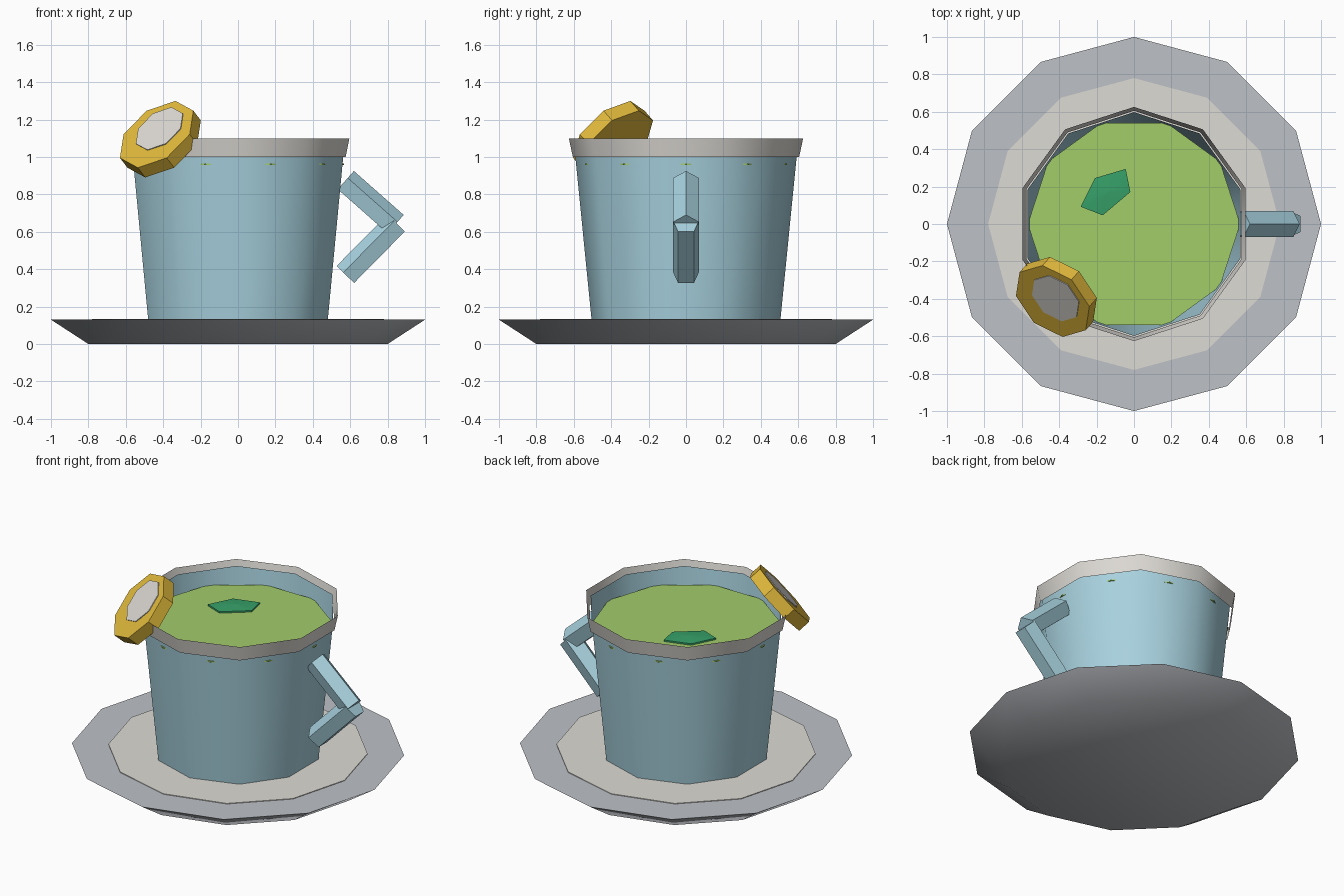
import bpy, bmesh, math
from mathutils import Matrix, Vector

if "Cube" in bpy.data.objects:
    bpy.data.objects.remove(bpy.data.objects["Cube"])


def material(name, r, g, b):
    lin = [((c / 255 + 0.055) / 1.055) ** 2.4 for c in (r, g, b)]
    m = bpy.data.materials.new(name)
    m.diffuse_color = (*lin, 1)
    m.use_nodes = True
    m.node_tree.nodes["Principled BSDF"].inputs["Base Color"].default_value = m.diffuse_color
    return m


BLUE = material("cup blue", 168, 210, 223)
WHITE = material("warm white", 222, 219, 213)
GREY = material("saucer grey", 190, 193, 198)
GREEN = material("tea green", 162, 205, 106)
LEAF = material("leaf green", 54, 160, 104)
GOLD = material("slice gold", 226, 186, 60)


def lathe(name, profile, sides, start, mat, bottom=False, top=False,
          smooth=0, matrix=Matrix()):
    """Surface of revolution from (radius, z) pairs, listed upward."""
    bm = bmesh.new()
    rings = []
    for r, z in profile:
        ring = []
        for i in range(sides):
            a = math.radians(start) + math.tau * i / sides
            ring.append(bm.verts.new(matrix @ Vector((r * math.cos(a), r * math.sin(a), z))))
        rings.append(ring)
    for lo, hi in zip(rings, rings[1:]):
        for i in range(sides):
            j = (i + 1) % sides
            bm.faces.new((lo[i], lo[j], hi[j], hi[i]))
    if bottom:
        bm.faces.new(rings[0][::-1])
    if top:
        bm.faces.new(rings[-1])
    bm.normal_update()
    # smooth shading, keeping edges above the angle sharp
    for f in bm.faces:
        f.smooth = smooth > 0
    for e in bm.edges:
        if len(e.link_faces) == 2:
            e.smooth = e.calc_face_angle() < math.radians(smooth)
    me = bpy.data.meshes.new(name)
    bm.to_mesh(me)
    bm.free()
    me.materials.append(mat)
    ob = bpy.data.objects.new(name, me)
    bpy.context.collection.objects.link(ob)
    return ob


def frame(origin, axis, side):
    """Matrix with local z along axis and local x towards side."""
    z = Vector(axis).normalized()
    x = Vector(side)
    x = (x - z * x.dot(z)).normalized()
    m = Matrix((x, z.cross(x), z)).transposed().to_4x4()
    m.translation = origin
    return m


# saucer and its pale centre
lathe("saucer", [(0.8, 0), (1.0, 0.13)], 12, 0, GREY, True, True, smooth=45)
lathe("saucer_centre", [(0.78, 0.128), (0.78, 0.134)], 12, 0, WHITE, False, True)

# cup wall and flared rim band
lathe("cup_wall", [(0.505, 0.13), (0.598, 1.065)], 10, 18, BLUE, True, smooth=45)
lathe("cup_rim", [(0.605, 1.0), (0.626, 1.098)], 10, 18, WHITE, smooth=45)

# drink, just touching the wall, with a floating leaf
lathe("drink", [(0.568, 0.958), (0.568, 0.965)], 10, 0, GREEN, True, True)
leaf_frame = Matrix.Translation((-0.145, 0.17, 0)) @ Matrix.Rotation(math.radians(40), 4, "Z") \
    @ Matrix.Diagonal((1, 0.6, 1, 1))
lathe("leaf", [(0.165, 0.968), (0.165, 0.978), (0.02, 0.988)], 5, 90, LEAF,
      True, True, smooth=60, matrix=leaf_frame)

# two five-sided handle bars meeting in a corner
for name, a, b, ridge in (
        ("handle_upper", (0.572, 0, 0.871), (0.838, 0, 0.636), (0.66, 0, 0.75)),
        ("handle_lower", (0.579, 0, 0.367), (0.85, 0, 0.642), (-0.68, 0, 0.73))):
    d = Vector(b) - Vector(a)
    lathe(name, [(0.072, 0), (0.072, d.length)], 5, 0, BLUE, True, True,
          matrix=frame(a, d, ridge))

# eight-sided slice hooked on the rim, with a pale plate on its face
normal, up = (-0.5, -0.57, 0.65), (0.105, 0.12, 0.165)
lathe("slice", [(0.235, -0.04), (0.235, 0.04)], 8, 0, GOLD, True, True,
      matrix=frame((-0.415, -0.39, 1.095), normal, up))
lathe("slice_flesh", [(0.15, 0.038), (0.15, 0.045)], 8, 0, WHITE, False, True,
      matrix=frame((-0.398, -0.373, 1.123), normal, up))
